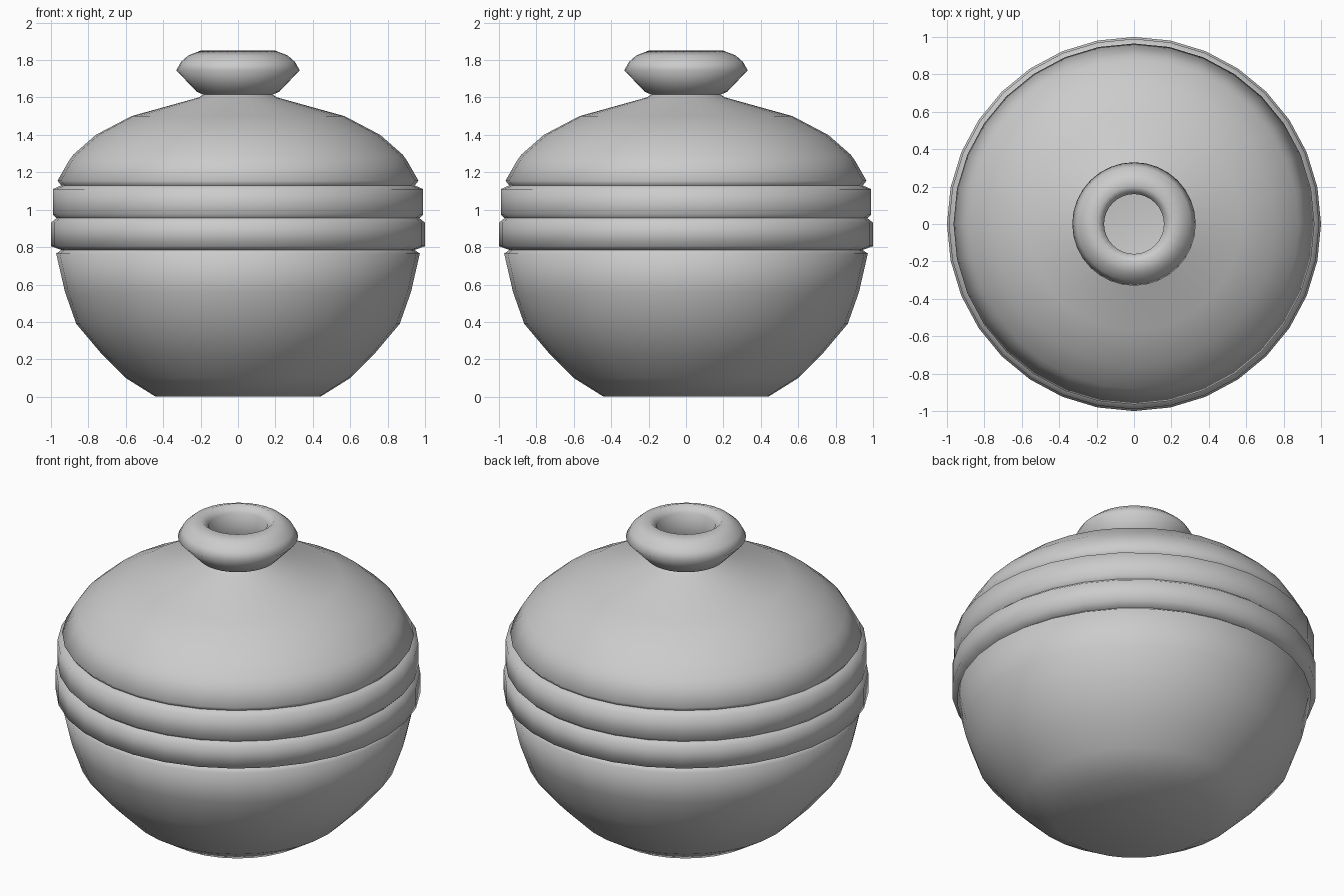
import bpy, bmesh, math

if "Cube" in bpy.data.objects:
    bpy.data.objects.remove(bpy.data.objects["Cube"])

SEG = 32
clay = bpy.data.materials.new("grey clay")
clay.diffuse_color = (0.6, 0.6, 0.6, 1)
clay.use_nodes = True
clay.node_tree.nodes["Principled BSDF"].inputs["Base Color"].default_value = clay.diffuse_color


def lathe(name, profile, angle=75):
    """Spin an (r, z) profile about z; points with r = 0 become poles."""
    bm = bmesh.new()
    rings = []
    for r, z in profile:
        if r == 0:
            rings.append([bm.verts.new((0, 0, z))] * SEG)
        else:
            rings.append([bm.verts.new((r * math.cos(2 * math.pi * i / SEG),
                                        r * math.sin(2 * math.pi * i / SEG), z))
                          for i in range(SEG)])
    for a, b in zip(rings, rings[1:]):
        for i in range(SEG):
            j = (i + 1) % SEG
            quad = []
            for v in (a[i], a[j], b[j], b[i]):
                if v not in quad:
                    quad.append(v)
            bm.faces.new(quad)
    bmesh.ops.recalc_face_normals(bm, faces=bm.faces)
    me = bpy.data.meshes.new(name)
    bm.to_mesh(me)
    bm.free()
    me.materials.append(clay)
    me.shade_smooth()
    me.set_sharp_from_angle(angle=math.radians(angle))
    ob = bpy.data.objects.new(name, me)
    bpy.context.collection.objects.link(ob)
    return ob


# base, belly with raised bands, shoulder, neck and flared lip
outer = [(0, 0), (0.44, 0), (0.60, 0.10), (0.73, 0.23), (0.865, 0.39),
         (0.925, 0.56), (0.972, 0.765), (0.945, 0.785),
         (1.0, 0.805), (1.0, 0.93), (0.97, 0.955),
         (0.99, 0.975), (0.99, 1.11), (0.945, 1.13),
         (0.965, 1.155), (0.905, 1.26), (0.88, 1.295),
         (0.76, 1.40), (0.57, 1.50), (0.21, 1.60), (0.185, 1.615),
         (0.22, 1.63), (0.33, 1.745), (0.305, 1.79), (0.265, 1.825), (0.20, 1.85)]
# funnel mouth and hollow inside
inner = [(0.16, 1.81), (0.16, 1.58), (0.55, 1.47), (0.84, 1.28),
         (0.92, 1.12), (0.92, 0.78), (0.82, 0.40), (0.57, 0.14), (0.42, 0.06), (0, 0.06)]
lathe("vase_body", outer + inner)
